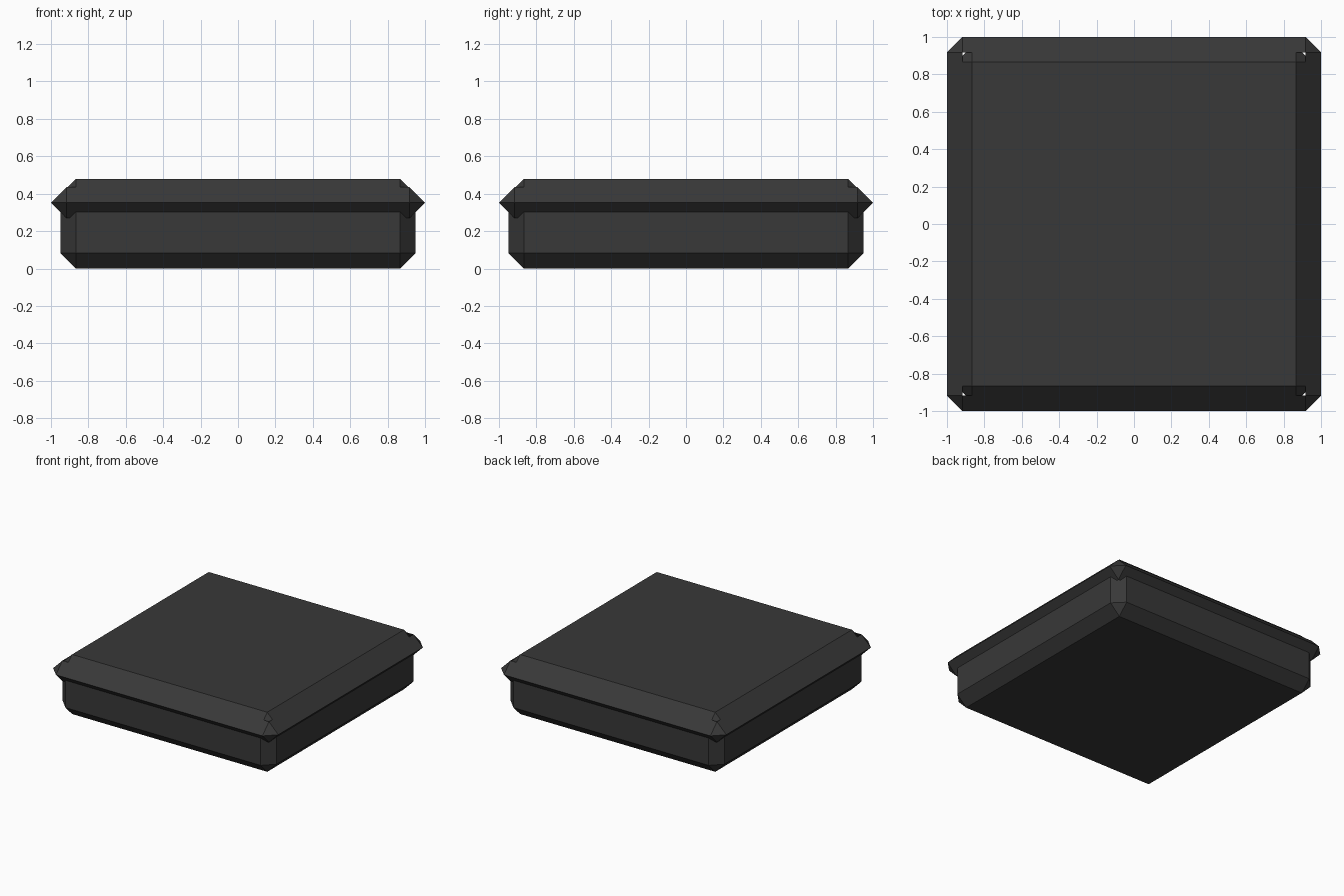
import bpy, bmesh
from mathutils import Matrix

if "Cube" in bpy.data.objects:
    bpy.data.objects.remove(bpy.data.objects["Cube"])

CHAMFER = 0.083

dark = bpy.data.materials.new("dark_grey")
dark.diffuse_color = (0.04, 0.04, 0.04, 1)
dark.use_nodes = True
dark.node_tree.nodes["Principled BSDF"].inputs["Base Color"].default_value = dark.diffuse_color


def chamfered_box(name, half, z0, z1, open_ends=False):
    """Square box with all edges chamfered; optionally without top and bottom."""
    bm = bmesh.new()
    bmesh.ops.create_cube(bm, size=1.0, matrix=Matrix.Translation((0, 0, (z0 + z1) / 2))
                          @ Matrix.Diagonal((2 * half, 2 * half, z1 - z0, 1)))
    bmesh.ops.bevel(bm, geom=bm.edges[:], offset=CHAMFER, offset_type='OFFSET',
                    segments=1, profile=0.5, affect='EDGES', clamp_overlap=False)
    bmesh.ops.remove_doubles(bm, verts=bm.verts[:], dist=0.0005)
    bm.normal_update()
    if open_ends:
        caps = [f for f in bm.faces if abs(f.normal.z) > 0.9]
        bmesh.ops.delete(bm, geom=caps, context='FACES')
    mesh = bpy.data.meshes.new(name)
    bm.to_mesh(mesh)
    bm.free()
    mesh.materials.append(dark)
    obj = bpy.data.objects.new(name, mesh)
    bpy.context.collection.objects.link(obj)
    return obj


# Main slab
chamfered_box("slab_body", 0.95, 0.0, 0.478)

# Pointed rim band, as tall as its two chamfers, open above and below
RIM_Z = 0.352
chamfered_box("rim_band", 1.0, RIM_Z - CHAMFER, RIM_Z + CHAMFER, open_ends=True)
